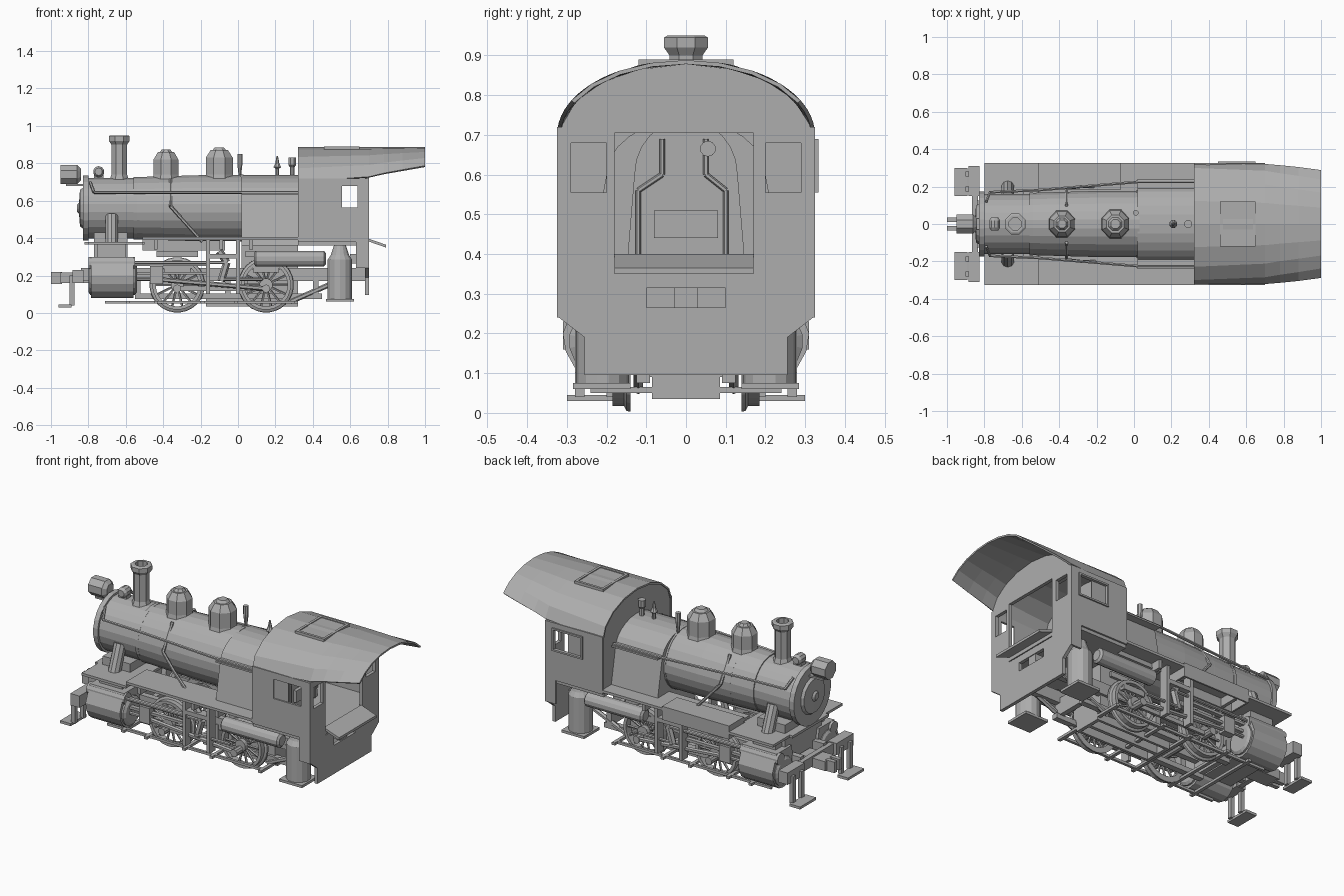
import bpy, bmesh, math
from mathutils import Vector

default_cube = bpy.data.objects.get("Cube")
if default_cube:
    bpy.data.objects.remove(default_cube)

grey = (.42, .42, .42, 1)
material = bpy.data.materials.new("plain grey")
material.use_nodes = True
material.diffuse_color = grey
material.node_tree.nodes["Principled BSDF"].inputs["Base Color"].default_value = grey

# Shared dimensions
boiler_z, cab_front, cab_back, cab_side = .56, .32, .7, .325
eaves, roof_rise, board_z = .7, .188, .39
axle_z, axles, rod_y, cylinder_y = .15, (-.325, .15), .24, .21

def add(name, bm):
    bm.normal_update()
    bmesh.ops.recalc_face_normals(bm, faces=bm.faces)
    mesh = bpy.data.meshes.new(name)
    bm.to_mesh(mesh)
    bm.free()
    mesh.materials.append(material)
    part = bpy.data.objects.new(name, mesh)
    bpy.context.collection.objects.link(part)
    return part

def both(part):
    """Repeat a part on the opposite side."""
    mirror = part.modifiers.new("mirror", "MIRROR")
    mirror.use_axis, mirror.use_mirror_merge = (False, True, False), False

def skin(name, loops, caps=True, wrap=True):
    """Join matching loops of points with faces."""
    bm = bmesh.new()
    rows = [[bm.verts.new(point) for point in loop] for loop in loops]
    if caps:
        bm.faces.new(rows[0])
        bm.faces.new(rows[-1])
    for a, b in zip(rows, rows[1:]):
        for i in range(0 if wrap else 1, len(a)):
            bm.faces.new((a[i - 1], a[i], b[i], b[i - 1]))
    return add(name, bm)

def prism(name, outline, x):
    return skin(name, [[(end, y, z) for y, z in outline] for end in x])

def box(name, x, y, z):
    return prism(name, [(y[0], z[0]), (y[1], z[0]), (y[1], z[1]), (y[0], z[1])], x)

def lathe(name, profile, axis="Z", sides=16, x=0, y=0, z=0, caps=True):
    """Turn (radius, height) points about an axis."""
    def place(radius, height, i):
        angle = math.tau * (i + .5) / sides
        c, s = radius * math.cos(angle), radius * math.sin(angle)
        return Vector({"X": (height, c, s), "Y": (c, height, s), "Z": (c, s, height)}[axis]) + Vector((x, y, z))
    return skin(name, [[place(*point, i) for i in range(sides)] for point in profile], caps)

def pipe(name, radius, *points, sides=6):
    bm = bmesh.new()
    for start, end in zip(map(Vector, points), map(Vector, points[1:])):
        along = end - start
        matrix = along.to_track_quat("Z", "Y").to_matrix().to_4x4()
        matrix.translation = (start + end) / 2
        bmesh.ops.create_cone(bm, cap_ends=True, segments=sides, radius1=radius, radius2=radius,
                              depth=along.length, matrix=matrix)
    return add(name, bm)

def cut(part, **hole):
    cutter = box("cutter", **hole)
    boolean = part.modifiers.new("cut", "BOOLEAN")
    boolean.operation, boolean.solver, boolean.object = "DIFFERENCE", "EXACT", cutter
    bpy.context.view_layer.update()
    result = part.evaluated_get(bpy.context.evaluated_depsgraph_get())
    mesh = bpy.data.meshes.new_from_object(result)
    part.modifiers.clear()
    part.data = mesh
    bpy.data.objects.remove(cutter)

def arch(width, base, rise, limit=1, steps=8):
    """Part of an ellipse from left to right, ending at a share of its width."""
    angles = [math.asin(limit) * (1 - 2 * i / steps) for i in range(steps + 1)]
    return [(width * math.sin(a), base + rise * math.cos(a)) for a in angles]

# Boiler, smokebox and door
lathe("smokebox", [(.163, -.81), (.163, -.54)], "X", 24, z=boiler_z)
lathe("boiler", [(.168, -.54), (.178, -.2), (.178, .03)], "X", 24, z=boiler_z)
lathe("smokebox_ring", [(.175, -.83), (.175, -.8)], "X", 24, z=boiler_z)
lathe("smokebox_door", [(.02, -.86), (.03, -.85), (.1, -.845), (.11, -.83), (.14, -.82)], "X", z=boiler_z)
for x in (-.55, -.4, -.2, .02):
    lathe("boiler_band", [(.18 + x / 50, x - .01), (.18 + x / 50, x + .01)], "X", 24, z=boiler_z)
# Flared firebox and the fittings behind it
crown = arch(.2, .6, .138, steps=12)
prism("firebox", crown + [(-.245, .36), (.245, .36)], x=(.02, .36))
prism("backhead", [(y * .65, z) for y, z in crown] + [(-.15, .36), (.15, .36)], x=(.32, .42))
box("firebox_base", x=(.02, .32), y=(-.11, .11), z=(.09, .37))
ash_pan = box("ash_pan", x=(-.17, .32), y=(-.085, .085), z=(.035, .1))
for side in (-1, 1):
    cut(ash_pan, x=(-.15, .3), y=(side * .01, side * .07), z=(0, .09))
box("fire_door", x=(.42, .44), y=(-.08, .08), z=(.44, .51))
for y in (-.12, .1):
    pipe("backhead_pipe", .007, (.43, y, .4), (.43, y, .56), (.43, y / 2, .6), (.43, y / 2, .69))
lathe("gauge", [(.02, .43), (.02, .45)], "X", 10, y=.055, z=.665)
# Chimney, domes and top fittings
lathe("chimney", [(.06, .7), (.045, .74), (.045, .9), (.06, .92), (.06, .945), (.05, .95), (.035, .95),
                  (.035, .88)], sides=8, x=-.635)
for name, x, radius, top in (("sand_dome", -.385, .072, .86), ("steam_dome", -.1, .078, .87)):
    lathe(name, [(radius + .01, .7), (radius, .74), (radius, top - .04), (radius * .65, top),
                 (radius / 2, top), (radius / 3, top + .015)], sides=8, x=x)
lathe("generator", [(.02, -.035), (.03, -.02), (.03, .02), (.02, .035)], "Y", 10, x=-.745, z=.755)
box("generator_foot", x=(-.77, -.72), y=(-.02, .02), z=(.71, .74))
lathe("headlight", [(.055, -.95), (.055, -.86), (.035, -.84)], "X", 8, z=.74)
box("headlight_bracket", x=(-.92, -.8), y=(-.03, .03), z=(.68, .69))
lathe("bell", [(.01, .73), (.01, .77), (.022, .78), (.012, .8), (.004, .84)], sides=8, x=.21)
lathe("safety_valve", [(.014, .73), (.014, .78), (.022, .79), (.022, .83)], sides=8, x=.29)
lathe("whistle", [(.007, .73), (.015, .8), (.015, .85)], sides=8, x=.01, y=.06)

# Cab walls
gable = arch(cab_side - .005, eaves, roof_rise - .01)
foot = [(-.32, .24), (-.255, .19), (-.255, .095)]
rear_wall = prism("cab_rear_wall", gable + foot + [(-y, z) for y, z in reversed(foot)], x=(.68, cab_back))
cut(rear_wall, x=(.6, .8), y=(-.18, .17), z=(.355, .705))
cut(rear_wall, x=(.6, .8), y=(-.1, .1), z=(.265, .315))
for side in (-1, 1):
    cut(rear_wall, x=(.6, .8), y=(side * .2, side * .29), z=(.555, .68))
prism("cab_front_wall", gable + [(-.32, .38), (.32, .38)], x=(cab_front + .005, .34))
box("cab_floor", x=(cab_front, cab_back), y=(-.315, .315), z=(.36, .39))
apron = box("floor_apron", x=(.69, .79), y=(-.18, .17), z=(.385, .4))
for vert in apron.data.vertices:
    vert.co.z -= .035 * (vert.co.x > cab_back)
box("drawbar_pocket", x=(.6, .695), y=(-.03, .03), z=(.265, .315))
side_wall = box("cab_side_wall", x=(cab_front, cab_back), y=(.312, cab_side), z=(.38, .72))
cut(side_wall, x=(.46, .64), y=(.2, .4), z=(.565, .68))
both(side_wall)
both(box("side_window_pane", x=(.46, .555), y=(.312, .317), z=(.565, .68)))
window_frame = box("left_window_frame", x=(.45, .65), y=(.32, .333), z=(.555, .69))
cut(window_frame, x=(.46, .64), y=(.2, .4), z=(.565, .68))
both(box("cab_skirt", x=(.63, cab_back), y=(.312, cab_side), z=(.24, .4)))
# Arched roof, narrowing past the rear wall
stations = ((cab_front, 1), (cab_back, .99), (.78, .97), (.88, .94), (1, .89))
roof = skin("cab_roof", [[(x, y, z) for y, z in arch(cab_side - .005, eaves, roof_rise - .005, limit)]
                         for x, limit in stations], caps=False, wrap=False)
shell = roof.modifiers.new("thickness", "SOLIDIFY")
shell.thickness, shell.offset = .01, 0
hatch = box("roof_hatch", x=(.46, .65), y=(-.12, .12), z=(.86, .89))
cut(hatch, x=(.475, .635), y=(-.105, .105), z=(.885, .95))

# Frame, saddle and front end
box("cylinder_saddle", x=(-.77, -.59), y=(-.17, .17), z=(.13, .43))
box("front_deck", x=(-.82, -.5), y=(-.17, .17), z=(.365, .38))
box("coupler_shank", x=(-.95, -.78), y=(-.05, .05), z=(.16, .215))
both(box("coupler_jaw", x=(-1, -.94), y=(.01, .035), z=(.155, .22)))
box("front_beam", x=(-.865, -.835), y=(-.3, .3), z=(.165, .225))
both(box("beam_block", x=(-.885, -.825), y=(.15, .31), z=(.16, .23)))
for y in (.175, .255):
    both(box("step_hanger", x=(-.9, -.875), y=(y, y + .025), z=(.04, .2)))
both(box("footstep", x=(-.96, -.89), y=(.15, .3), z=(.03, .045)))
both(box("frame_rail", x=(-.84, .68), y=(.09, .125), z=(.17, .24)))
both(box("lower_rail", x=(-.55, .45), y=(.09, .125), z=(.075, .105)))
both(box("brake_rod", x=(-.71, .31), y=(.2, .215), z=(.05, .065)))
for x in (-.55, -.07, .02, .4):
    box("frame_crossbar", x=(x, x + .03), y=(-.13, .13), z=(.1, .2))
for x in (-.6, -.45, -.2, -.02, .3):
    box("brake_beam", x=(x, x + .02), y=(-.24, .24), z=(.05, .065))
# Running boards
both(box("front_running_board", x=(-.8, -.51), y=(.13, cab_side), z=(.365, .38)))
both(box("running_board", x=(-.51, .33), y=(.13, cab_side), z=(board_z, board_z + .015)))
for x in (-.45, -.1, .06):
    both(box("board_bracket", x=(x, x + .02), y=(.12, .3), z=(.34, board_z)))
tool_box = box("left_tool_box", x=(-.51, -.07), y=(.185, cab_side), z=(.335, .415))
cut(tool_box, x=(-.5, -.08), y=(.195, .315), z=(.3, .4))

# Spoked wheels on axles
for x in axles:
    spot = dict(x=x, z=axle_z)
    lathe("axle", [(.02, -.18), (.02, .18)], "Y", 10, **spot)
    rim = [(.115, .14), (.148, .14), (.146, .15), (.133, .156), (.133, .185), (.115, .185), (.115, .14)]
    both(lathe("tyre", rim, "Y", 28, caps=False, **spot))
    both(lathe("hub", [(.035, .145), (.035, .195)], "Y", 12, **spot))
    both(lathe("crank_pin", [(.022, .18), (.022, .255)], "Y", 10, x=x, z=axle_z - .02))
    both(box("counterweight", x=(x - .07, x + .07), y=(.15, .18), z=(.215, .25)))
    both(box("spring", x=(x - .11, x + .11), y=(.09, .125), z=(.3, .33)))
    for i in range(14):
        angle = math.tau * i / 14
        ray = Vector((math.cos(angle), 0, math.sin(angle)))
        centre = Vector((x, .165, axle_z))
        both(pipe("spoke", .007, centre + ray * .03, centre + ray * .12, sides=5))
# Cylinders and steam pipes
barrel = [(cylinder_y + y, .2 - z) for y, z in arch(.1, 0, .12)]
both(prism("cylinder_block", barrel + [(.13, .3), (.27, .3)], x=(-.785, -.56)))
both(lathe("cylinder_cover", [(.07, -.8), (.085, -.79), (.085, -.55), (.07, -.54)], "X", y=cylinder_y, z=.18))
both(lathe("valve_cylinder", [(.035, -.8), (.035, -.55)], "X", 12, y=.25, z=.265))
both(box("chest_pedestal", x=(-.75, -.6), y=(.14, .23), z=(.3, .37)))
both(pipe("steam_pipe", .036, (-.675, .2, .36), (-.675, .14, .52), sides=10))
# Rods and valve gear
both(pipe("piston_rod", .01, (-.56, rod_y, .18), (-.44, rod_y, .18)))
both(pipe("main_rod", .013, (-.44, rod_y, .18), (axles[1], rod_y, axle_z - .02)))
both(box("side_rod", x=axles, y=(.195, .21), z=(.118, .142)))
both(box("crosshead", x=(-.47, -.4), y=(.215, .26), z=(.155, .25)))
for z in (.205, .25):
    both(box("slide_bar", x=(-.57, -.16), y=(.22, .245), z=(z, z + .015)))
for x in (-.17, -.01):
    both(box("gear_hanger", x=(x, x + .02), y=(.225, .28), z=(.1, board_z)))
both(box("gear_beam", x=(-.17, .01), y=(.225, .28), z=(.29, .315)))
both(pipe("valve_link", .02, (-.1, .25, .33), (-.06, .25, .27), (-.09, .25, .17)))
both(pipe("eccentric_rod", .009, (.13, .26, .18), (-.09, .26, .18)))
both(pipe("radius_rod", .009, (-.57, .26, .27), (-.06, .26, .27)))
# Air tanks and rear canisters
both(lathe("air_tank", [(.03, .085), (.043, .095), (.043, .46), (.03, .47)], "X", 12, y=.255, z=.29))
both(lathe("canister", [(.067, .075), (.067, .285), (.05, .31), (.03, .37)], sides=14, x=.545, y=cylinder_y))
both(box("canister_base", x=(.47, .62), y=(.14, .285), z=(.06, .075)))
both(pipe("diagonal_brace", .014, (.28, .12, .06), (.6, .12, .2)))
# Handrails and feed pipes
both(pipe("handrail", .008, (-.79, .12, .7), (-.77, .17, .645), (-.5, .182, .645), (.02, .225, .645),
          (cab_front, .225, .645)))
both(box("pipe_cover", x=(.02, cab_front), y=(.18, .24), z=(.63, .64)))
both(pipe("feed_pipe", .009, (-.36, .1, .715), (-.36, .19, .57), (-.28, .2, .48), (-.19, .2, .38)))
